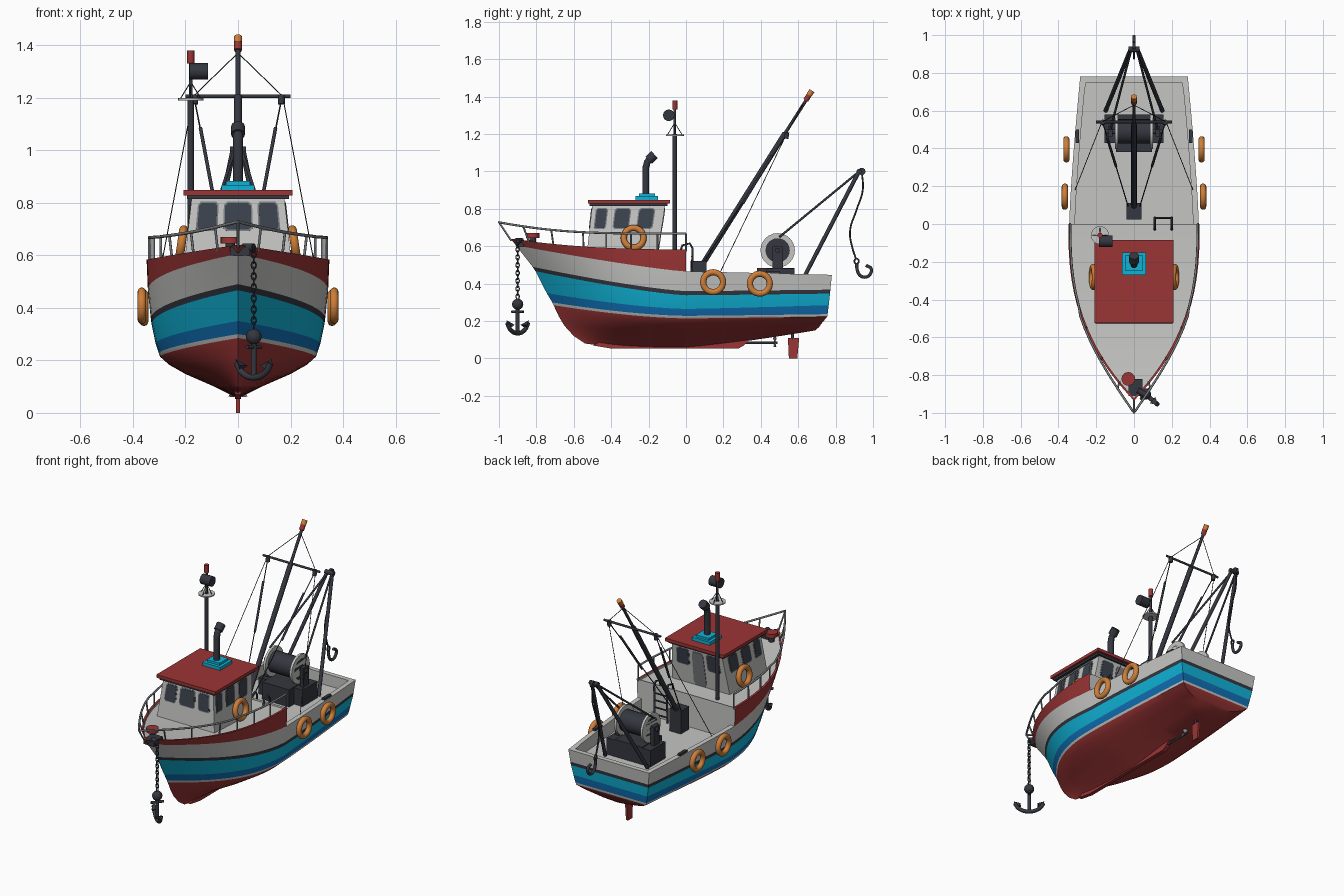
import bpy, bmesh, math
from mathutils import Vector as V

if "Cube" in bpy.data.objects:
    bpy.data.objects.remove(bpy.data.objects["Cube"])

def material(name, c):
    m = bpy.data.materials.new(name)
    m.diffuse_color = (*c, 1)
    m.use_nodes = True
    m.node_tree.nodes["Principled BSDF"].inputs["Base Color"].default_value = m.diffuse_color
    return m
GREY = material("light grey paint", (.56, .56, .55))
RED = material("red paint", (.33, .035, .035))
DARK = material("dark iron", (.035, .038, .05))
CYAN = material("cyan paint", (.005, .45, .68))
BLUE = material("blue paint", (.005, .16, .46))
ORANGE = material("orange", (.62, .21, .04))
GLASS = material("window glass", (.045, .055, .075))
STEEL = material("steel", (.2, .21, .22))

def smooth(o, deg=35):
    bpy.ops.object.select_all(action='DESELECT')
    o.select_set(True)
    bpy.context.view_layer.objects.active = o
    bpy.ops.object.shade_smooth_by_angle(angle=math.radians(deg))

def mesh(name, verts, faces, mats, idx=None, soft=False):
    me = bpy.data.meshes.new(name)
    me.from_pydata([tuple(v) for v in verts], [], faces)
    for m in mats:
        me.materials.append(m)
    for p, i in zip(me.polygons, idx or []):
        p.material_index = i
    bm = bmesh.new()
    bm.from_mesh(me)
    bmesh.ops.remove_doubles(bm, verts=bm.verts, dist=1e-5)
    bmesh.ops.recalc_face_normals(bm, faces=bm.faces)
    bm.to_mesh(me)
    bm.free()
    o = bpy.data.objects.new(name, me)
    bpy.context.collection.objects.link(o)
    if soft:
        smooth(o)
    return o

HEX = [(0, 1, 2, 3), (4, 5, 6, 7), (0, 1, 5, 4), (1, 2, 6, 5), (2, 3, 7, 6), (3, 0, 4, 7)]
def box(name, x0, x1, y0, y1, z0, z1, mat):
    vs = [(x, y, z) for z in (z0, z1) for x, y in ((x0, y0), (x1, y0), (x1, y1), (x0, y1))]
    return mesh(name, vs, HEX, [mat])

def tube(name, paths, r, mat, cyclic=False, curved=False, res=3):
    cu = bpy.data.curves.new(name, 'CURVE')
    cu.dimensions, cu.bevel_depth, cu.bevel_resolution, cu.use_fill_caps = '3D', r, res, True
    for pts in paths:
        s = cu.splines.new('BEZIER' if curved else 'POLY')
        target = s.bezier_points if curved else s.points
        target.add(len(pts) - 1)
        for p, co in zip(target, pts):
            if curved:
                p.co = co
                p.handle_left_type = p.handle_right_type = 'AUTO'
            else:
                p.co = (*co, 1)
        s.use_cyclic_u = cyclic
        s.resolution_u = 8
    cu.materials.append(mat)
    o = bpy.data.objects.new(name, cu)
    bpy.context.collection.objects.link(o)
    bpy.ops.object.select_all(action='DESELECT')
    o.select_set(True)
    bpy.context.view_layer.objects.active = o
    bpy.ops.object.convert(target='MESH')
    smooth(bpy.context.object, 50)

def ring(c, a, b, n=32):
    c, a, b = V(c), V(a), V(b)
    return [c + a * math.cos(2 * math.pi * i / n) + b * math.sin(2 * math.pi * i / n) for i in range(n)]

def both(p):  # the same path on the right and on the left
    return [p, [(-x, y, z) for x, y, z in p]]

# Hull: stripe lines from gunwale to keel
# each is bow y, bow z, z amidships, stern y, stern z, half width, bow fullness, rise power
ROWS = [(-.935, .64, .583, .78, .45, .348, 2.6, 2.4), (-.91, .605, .465, .78, .447, .343, 2.5, 1.2),
        (-.82, .49, .36, .772, .368, .332, 2.4, 1.3), (-.805, .467, .338, .77, .347, .329, 2.4, 1.3),
        (-.745, .35, .265, .763, .285, .314, 2.3, 1.5), (-.715, .30, .228, .757, .237, .302, 2.3, 1.6),
        (-.708, .285, .214, .755, .224, .297, 2.3, 1.6), (-.68, .225, .183, .74, .205, .262, 2.3, 1.8),
        (-.65, .175, .148, .725, .187, .20, 2.2, 2), (-.60, .12, .102, .712, .168, .095, 2.2, 2),
        (-.54, .08, .055, .69, .15, 0, 2.2, 3)]
NF, NA = 18, 8
def hull_point(row, i):
    by, bz, mz, sy, sz, w, n, p = row
    if i <= NF:
        q = 1 - (i / NF) ** 1.5
        return V((w * (1 - q ** n), by * q, mz + (bz - mz) * q ** p))
    a = (i - NF) / NA
    return V((w * (1 - .17 * a ** 1.3), sy * a, mz + (sz - mz) * a ** 1.2))
flip = lambda v: V((-v.x, v.y, v.z))
N = NF + NA
strip_mat = [1, 0, 2, 3, 4, 0, 1, 1, 1, 1]
vs, fs, ids = [], [], []
def quad(a, b, c, d, m):
    k = len(vs)
    vs.extend((a, b, c, d))
    fs.append((k, k + 1, k + 2, k + 3))
    ids.append(m)
for k in range(len(ROWS) - 1):
    for i in range(NF if k == 0 else N):
        a, b = hull_point(ROWS[k], i), hull_point(ROWS[k], i + 1)
        c, d = hull_point(ROWS[k + 1], i + 1), hull_point(ROWS[k + 1], i)
        quad(a, b, c, d, strip_mat[k])
        quad(flip(a), flip(b), flip(c), flip(d), strip_mat[k])
    if k:  # transom
        a, b = hull_point(ROWS[k], N), hull_point(ROWS[k + 1], N)
        quad(a, flip(a), flip(b), b, strip_mat[k])
mesh("hull", vs, fs, [GREY, RED, DARK, CYAN, BLUE], ids, True)

# Decks with rail caps and the step between them
vs, fs, ids = [], [], []
def inset(p, d, z):
    return V((max(p.x - d, 0), min(p.y, .75), z))
for i in range(N):
    fwd = i < NF
    a, b = (hull_point(ROWS[0 if fwd else 1], j) for j in (i, i + 1))
    d = .014 if fwd else .03
    a1, b1 = inset(a, d, a.z), inset(b, d, b.z)
    a2, b2 = (inset(p, d, p.z - .012 if fwd else .375) for p in (a, b))
    for s in (lambda v: v, flip):
        quad(s(a), s(b), s(b1), s(a1), 1 if fwd else 0)
        quad(s(a1), s(b1), s(b2), s(a2), 0)
    quad(a2, b2, flip(b2), flip(a2), 0)
e = hull_point(ROWS[1], N)
e1, e2 = inset(e, .03, e.z), inset(e, .03, .375)
quad(e, flip(e), flip(e1), e1, 0)
quad(e1, flip(e1), flip(e2), e2, 0)
a, b = hull_point(ROWS[0], NF), hull_point(ROWS[1], NF)
quad(a, flip(a), flip(b), b, 0)
c = V((.31, 0, .375))
quad(b, flip(b), flip(c), c, 0)
mesh("decks", vs, fs, [GREY, RED], ids)

# Skeg, shaft, propeller, rudder
def plate(name, prof, t, mat):
    n = len(prof)
    mesh(name, [(x, y, z) for x in (-t, t) for y, z in prof],
         [tuple(range(n)), tuple(range(n, 2 * n))] + [(i, (i + 1) % n, n + (i + 1) % n, n + i) for i in range(n)], [mat])
plate("skeg", [(-.5, .07), (-.4, .053), (.28, .053), (.31, .07), (.36, .125), (.6, .16), (-.4, .12)], .012, RED)
plate("rudder", [(.55, 0), (.595, 0), (.605, .11), (.545, .11)], .007, RED)
tube("rudder_stock", [[(0, .57, .1), (0, .57, .18)]], .008, DARK)
tube("propeller_shaft", [[(0, .28, .083), (0, .49, .083)]], .007, DARK)
for k in range(3):
    t = 2 * math.pi * k / 3 + math.pi / 2
    r, s = V((math.cos(t), 0, math.sin(t))), V((-math.sin(t), .8, math.cos(t))) * .012
    c = V((0, .475, .083))
    mesh("propeller_blade", [c, c + r * .025 + s, c + r * .042, c + r * .025 - s], [(0, 1, 2, 3)], [STEEL])

# Cabin, windows, roof
C = [V(p) for p in ((-.205, -.53, .565), (.205, -.53, .565), (.205, -.15, .565), (-.205, -.15, .565),
                    (-.175, -.50, .83), (.175, -.50, .83), (.175, -.11, .83), (-.175, -.11, .83))]
mesh("cabin", C, HEX, [GREY])
def pane(name, wall, u0, u1, v0, v1, mat, out=.003):
    a, b = C[wall], C[(wall + 1) % 4]
    d, c = C[wall + 4], C[(wall + 1) % 4 + 4]
    n = (b - a).cross(d - a).normalized() * out
    at = lambda u, v: a.lerp(b, u).lerp(d.lerp(c, u), v)
    du, dv = (u1 - u0) * .12, (v1 - v0) * .1
    p = [at(u, v) for u, v in ((u0 + du, v0), (u1 - du, v0), (u1, v0 + dv), (u1, v1 - dv),
                               (u1 - du, v1), (u0 + du, v1), (u0, v1 - dv), (u0, v0 + dv))]
    mesh(name, [q - n for q in p] + [q + n for q in p], [tuple(range(8)), tuple(range(8, 16))] +
         [(i, (i + 1) % 8, 8 + (i + 1) % 8, 8 + i) for i in range(8)], [mat])
def window(w, u0, u1, v0=.5, v1=.88):
    pane("window_frame", w, u0 - .015, u1 + .015, v0 - .02, v1 + .02, STEEL, .002)
    pane("window", w, u0, u1, v0, v1, GLASS, .004)
for u0, u1 in ((.09, .28), (.365, .635), (.72, .91)):
    window(0, u0, u1)
for u0, u1 in ((.07, .21), (.33, .53), (.66, .86)):
    window(1, u0, u1)
    window(3, 1 - u1, 1 - u0)
window(2, .1, .32)
window(2, .68, .9)
pane("cabin_door", 2, .39, .61, .04, .88, STEEL)
box("roof", -.208, .208, -.525, -.085, .828, .848, RED)
box("roof_trim", -.195, .195, -.515, -.1, .815, .83, DARK)

# Exhaust on the roof
box("exhaust_base", -.063, .063, -.27, -.15, .848, .868, CYAN)
box("exhaust_base_top", -.045, .045, -.25, -.165, .868, .882, CYAN)
tube("exhaust_pipe", [[(0, -.215, .87), (0, -.215, 1.02), (0, -.207, 1.05), (0, -.19, 1.072), (0, -.17, 1.085)]], .019, DARK)
tube("exhaust_mouth", [[(0, -.2, 1.06), (0, -.168, 1.09)]], .027, DARK)

# Mast with dish, radar drum and lamp
tube("mast", [[(-.18, -.06, .57), (-.18, -.06, 1.2)]], .012, DARK)
tube("mast_top", [[(-.18, -.06, 1.2), (-.18, -.06, 1.34)]], .007, DARK)
tube("mast_dish", [[(-.18, -.06, 1.19), (-.18, -.06, 1.198)]], .048, GREY, res=8)
tube("mast_struts", [[(-.18 + x, -.06 + y, 1.195), (-.18, -.06, 1.26)] for x, y in ((.04, 0), (-.04, 0), (0, .04), (0, -.04))], .002, DARK)
tube("radar_drum", [[(-.185, -.092, 1.3), (-.115, -.092, 1.3)]], .031, DARK, res=6)
tube("mast_lamp", [[(-.18, -.06, 1.33), (-.18, -.06, 1.38)]], .014, RED)

# Bow rail
def rail_pt(i):
    p = hull_point(ROWS[0], i)
    q = abs(p.y) / .935
    return V((p.x * (1 if q > .5 else .97), p.y - .065 * q ** 6, .668 + .06 * q ** 4))
half = [rail_pt(i) for i in range(NF + 1)]
tube("bow_rail", [[flip(p) for p in half[::-1]] + half[1:]], .006, STEEL)
tube("rail_posts", [q for i in (0, 4, 7, 10, 12, 14, 16, 18) for q in
     both([inset(hull_point(ROWS[0], i), .01, hull_point(ROWS[0], i).z - .01), half[i]])], .005, STEEL)

# Windlass, bow plate, anchor and chain
tube("windlass_drum", [[(-.03, -.82, .645), (-.03, -.82, .67)]], .036, RED, res=8)
tube("windlass_stem", [[(-.03, -.82, .58), (-.03, -.82, .65)]], .018, DARK)
box("bow_fitting", -.03, .045, -.91, -.82, .6, .632, DARK)
tube("bow_roller", [[(.02, -.88, .63), (.06, -.905, .63)]], .016, DARK)
AX, AY = .06, -.9
tube("anchor_chain", [ring((AX, AY, .625 - .021 * i), (.009, 0, 0) if i % 2 else (0, .009, 0), (0, 0, .015), 10)
     for i in range(15)], .0035, DARK, cyclic=True, res=1)
D = V((.76, -.65, 0))
A0 = V((AX, AY, 0))
at = lambda s, z: A0 + D * s + V((0, 0, z))
bpy.ops.mesh.primitive_uv_sphere_add(segments=16, ring_count=10, radius=.03, location=at(0, .29))
ball = bpy.context.object
ball.name = "anchor_block"
ball.data.materials.append(DARK)
smooth(ball)
tube("anchor_shank", [[at(0, .29), at(0, .14)]], .011, DARK)
tube("anchor_stock", [[A0 + V((-.025, -.03, .25)), A0 + V((.025, .03, .25))]], .008, DARK)
tube("anchor_arms", [[at(-.085, .19), at(-.06, .155), at(0, .135), at(.06, .155), at(.085, .19)]], .012, DARK, curved=True)
for s in (-1, 1):
    w = V((.65, .76, 0)) * .022
    mesh("anchor_fluke", [at(s * .092, .205), at(s * .05, .18) + w, at(s * .05, .18) - w, at(s * .075, .155)],
         [(0, 1, 2), (0, 1, 3), (0, 2, 3), (1, 2, 3)], [DARK])

# Lifebuoys on hull and cabin
buoys = [ring((s * x, y, z), (0, .053, 0), (-s * lean, 0, .053)) for s in (1, -1)
         for x, y, z, lean in ((.366, .145, .408, 0), (.358, .395, .4, 0), (.215, -.28, .645, .008))]
tube("lifebuoys", buoys, .0165, ORANGE, cyclic=True, res=4)

# Ladder over the deck step
tube("ladder_rails", [[(x, .03, .375), (x, .035, .59), (x, .02, .615), (x, -.02, .605), (x, -.03, .57)] for x in (.11, .2)], .006, DARK)
tube("ladder_rungs", [[(.11, .032, z), (.2, .032, z)] for z in (.41, .455, .5, .545)], .005, DARK)

# Main boom with crossbar and rigging
box("boom_base", -.04, .04, .025, .11, .375, .52, DARK)
tube("boom", [[(0, .08, .49), (0, .53, 1.205)]], .015, DARK)
tube("boom_tip", [[(0, .53, 1.205), (0, .645, 1.385)]], .009, DARK)
tube("boom_lamp", [[(0, .64, 1.38), (0, .658, 1.408)]], .015, RED)
tube("boom_lamp_cap", [[(0, .658, 1.408), (0, .674, 1.432)]], .016, ORANGE)
tube("crossbar", [[(-.2, .54, 1.205), (.2, .54, 1.205)]], .007, DARK)
tube("crossbar_blocks", both([(.165, .54, 1.21), (.165, .535, 1.175)]), .013, DARK)
tube("boom_wires", both([(0, .63, 1.37), (.17, .54, 1.205), (.312, .18, .455)]), .002, DARK)
tube("boom_stays", both([(.165, .535, 1.19), (.03, .09, .51)]), .003, DARK)
tube("stay_tensioners", both([(.143, .46, 1.085), (.095, .305, .83)]), .007, DARK)

# Winch
box("winch_base", -.095, .095, .38, .58, .375, .485, DARK)
tube("winch_drum", [[(-.1, .49, .578), (.1, .49, .578)]], .065, DARK, res=10)
tube("winch_flanges", both([(.085, .49, .578), (.1, .49, .578)]), .092, GREY, res=10)
tube("winch_axle", [[(-.15, .49, .578), (.15, .49, .578)]], .014, DARK)
for s in (-1, 1):
    box("winch_bracket", s * .125 - .012, s * .125 + .012, .462, .518, .375, .6, DARK)
    box("winch_foot", s * .125 - .03, s * .125 + .03, .43, .58, .375, .48, DARK)
    box("cleat", s * .3 - .01, s * .3 + .01, .43, .5, .448, .468, DARK)

# Stern gantry, rope and hook
tube("gantry_legs", both([(.15, .6, .375), (.018, .925, 1.0)]), .011, DARK)
tube("gantry_stays", both([(.125, .5, .65), (.015, .92, .995)]), .006, DARK)
tube("gantry_head", [[(-.03, .925, 1.0), (.03, .925, 1.0)]], .014, DARK)
tube("gantry_sheave", [[(-.008, .94, 1.0), (.008, .94, 1.0)]], .02, DARK)
tube("hook_rope", [[(0, .94, 1.0), (0, .945, .9), (0, .91, .79), (0, .877, .68), (0, .89, .59), (0, .91, .53)]], .005, DARK, curved=True)
tube("hook_ring", [ring((0, .912, .52), (0, .012, 0), (0, 0, .014), 12)], .005, DARK, cyclic=True)
tube("hook", [[(0, .913, .508), (0, .915, .475), (0, .93, .445), (0, .958, .435), (0, .985, .452), (0, .99, .48), (0, .962, .498)]], .009, DARK, curved=True)
